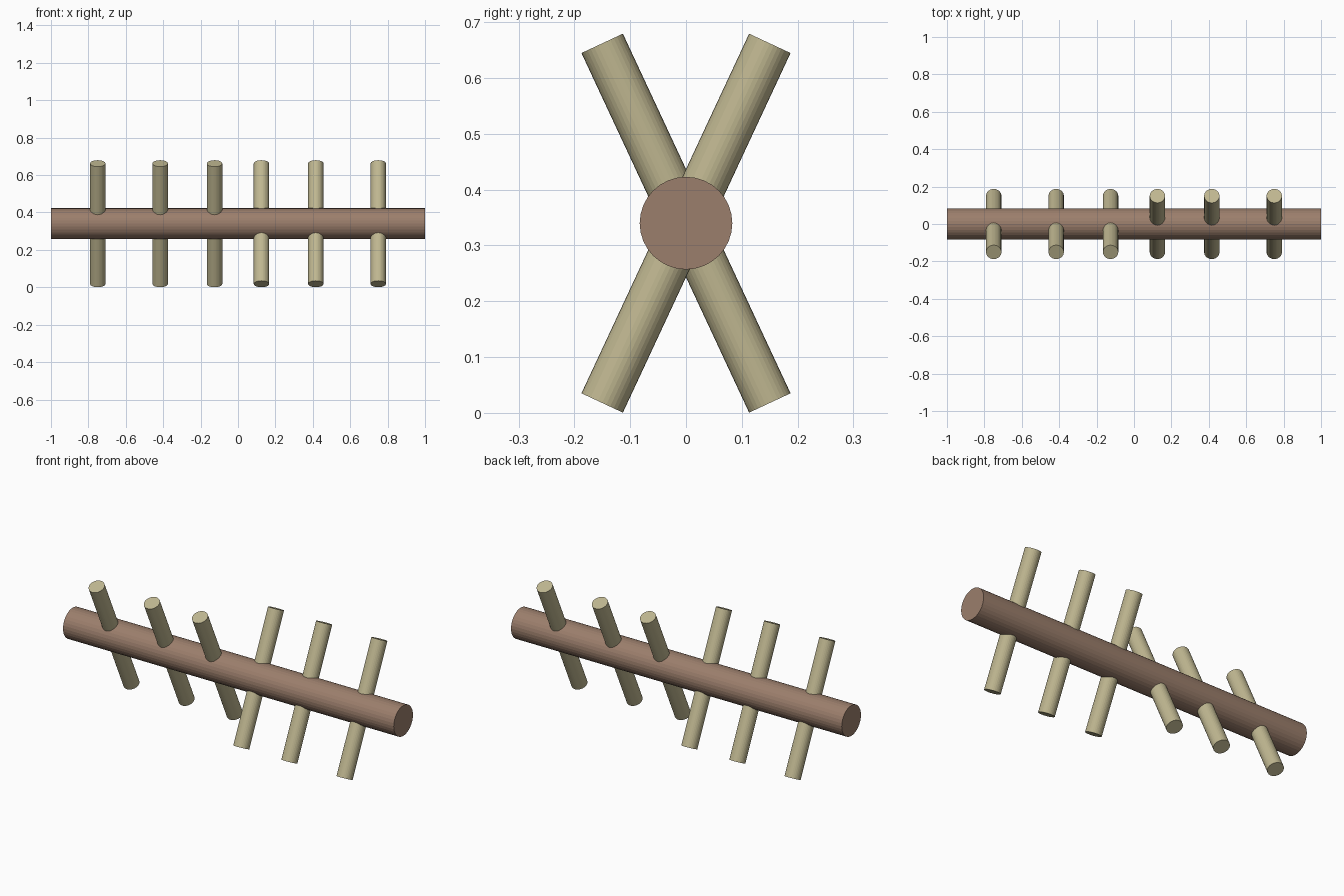
import bpy
from math import radians, pi

if "Cube" in bpy.data.objects:
    bpy.data.objects.remove(bpy.data.objects["Cube"])

AXIS_Z = 0.34      # height of the log's centre line
TILT = radians(25)


def material(name, color):
    mat = bpy.data.materials.new(name)
    mat.diffuse_color = (*color, 1)
    mat.use_nodes = True
    mat.node_tree.nodes["Principled BSDF"].inputs["Base Color"].default_value = mat.diffuse_color
    return mat


def rod(name, radius, length, location, rotation, mat):
    bpy.ops.mesh.primitive_cylinder_add(vertices=32, radius=radius, depth=length,
                                        location=location, rotation=rotation)
    obj = bpy.context.object
    obj.name = name
    obj.data.materials.append(mat)
    return obj


bark = material("bark", (0.33, 0.21, 0.15))
pale_wood = material("pale_wood", (0.52, 0.47, 0.28))

# Horizontal log
rod("log", 0.083, 2.0, (0, 0, AXIS_Z), (0, pi / 2, 0), bark)

# Stakes through the log: left half leans forward, right half leans back
for side, label, tilt in ((-1, "left", TILT), (1, "right", -TILT)):
    for i, x in enumerate((0.125, 0.416, 0.75), 1):
        rod(f"{label}_stake_{i}", 0.041, 0.711, (side * x, 0, AXIS_Z),
            (tilt, 0, 0), pale_wood)
